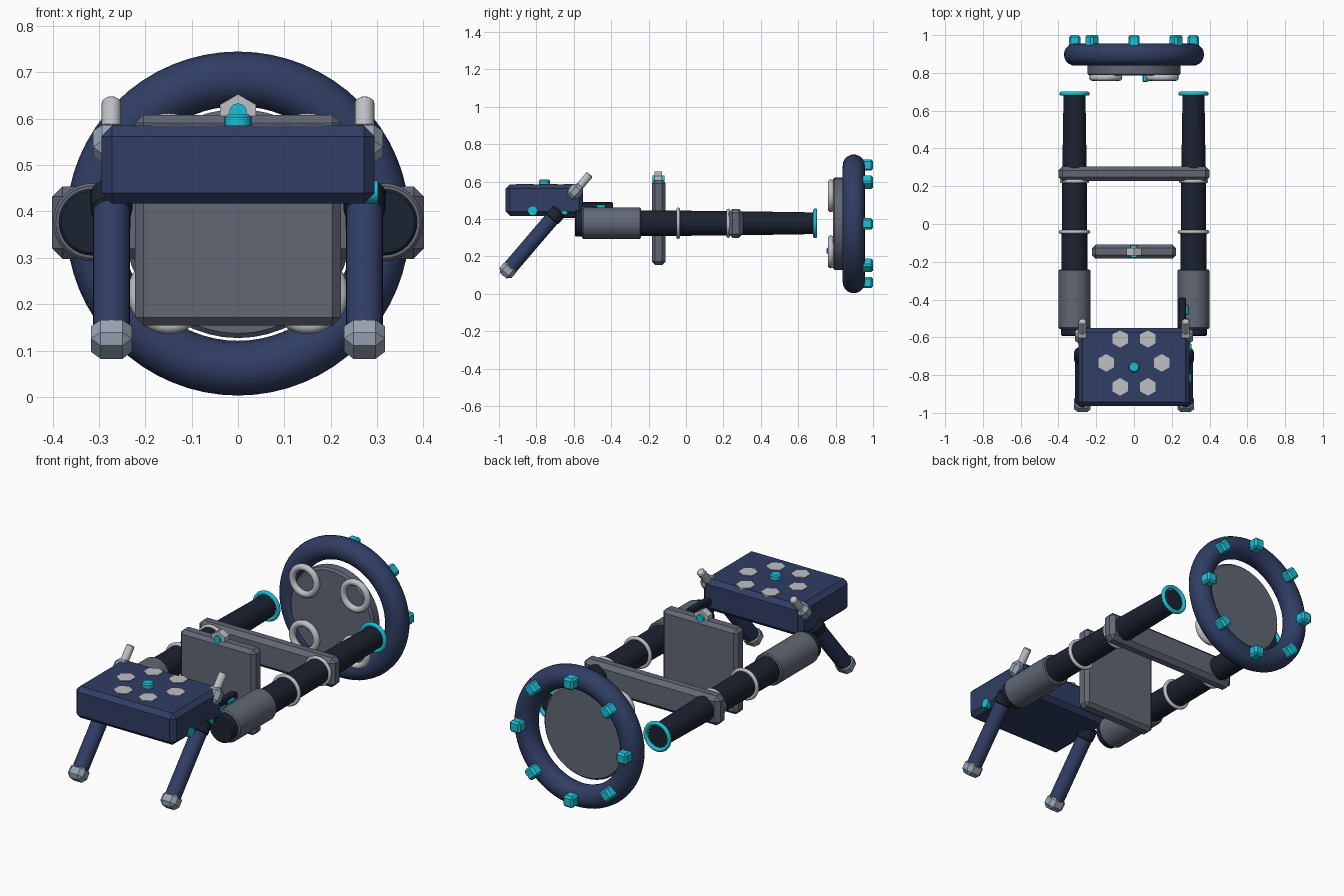
import bpy, math
from mathutils import Vector

if "Cube" in bpy.data.objects:
    bpy.data.objects.remove(bpy.data.objects["Cube"])

def material(name, rgb):
    m = bpy.data.materials.new(name)
    m.diffuse_color = [(c / 255) ** 2.2 for c in rgb] + [1]
    m.use_nodes = True
    m.node_tree.nodes["Principled BSDF"].inputs["Base Color"].default_value = m.diffuse_color
    return m

NAVY = material("navy", (52, 64, 100))
DARK = material("dark", (33, 39, 52))
GREY = material("grey", (97, 103, 116))
LIGHT = material("light", (188, 190, 196))
STEEL = material("steel", (150, 162, 178))
CYAN = material("cyan", (34, 190, 212))

def finish(name, mat, bevel=0, smooth=True, segments=1):
    ob = bpy.context.object
    ob.name = name
    ob.data.materials.append(mat)
    if smooth:
        bpy.ops.object.shade_smooth_by_angle(angle=math.radians(35))
    if bevel:
        b = ob.modifiers.new("bevel", "BEVEL")
        b.width, b.segments, b.limit_method = bevel, segments, "ANGLE"
    return ob

def box(name, loc, size, mat, bevel=0.0, rot=(0, 0, 0)):
    bpy.ops.mesh.primitive_cube_add(size=1, location=loc, rotation=rot)
    bpy.context.object.scale = size
    bpy.ops.object.transform_apply(location=False, rotation=False, scale=True)
    return finish(name, mat, bevel, False)

def rod(name, a, b, r1, r2, mat, sides=32, bevel=0.0):
    a, b = Vector(a), Vector(b)
    bpy.ops.mesh.primitive_cone_add(vertices=sides, radius1=r1, radius2=r2, depth=(b - a).length,
                                    location=(a + b) / 2,
                                    rotation=(b - a).to_track_quat("Z", "Y").to_euler())
    return finish(name, mat, bevel, sides > 8)

def ring(name, loc, major, minor, mat, seg=40, mseg=12):
    bpy.ops.mesh.primitive_torus_add(location=loc, rotation=(math.pi / 2, 0, 0), major_radius=major,
                                     minor_radius=minor, major_segments=seg, minor_segments=mseg)
    return finish(name, mat)

# rear wheel: rim, disc, four front rings and eight bolts
ZC = 0.374
ring("rear_rim", (0, 0.897, ZC), 0.312, 0.059, NAVY, 64, 20)
rod("rear_disc", (0, 0.785, ZC), (0, 0.85, ZC), 0.247, 0.247, GREY, 48, 0.01)
for sx in (-1, 1):
    for sz in (-1, 1):
        ring("disc_ring", (sx * 0.15, 0.775, ZC + sz * 0.15), 0.071, 0.017, LIGHT)
for i in range(8):
    a = i * math.pi / 4
    box("rim_bolt", (0.314 * math.cos(a), 0.965, ZC + 0.314 * math.sin(a)),
        (0.06, 0.07, 0.06), CYAN, 0.01, (0, -a, 0))
box("disc_light", (0.06, 0.772, 0.23), (0.03, 0.04, 0.035), CYAN, 0.005)

# side tubes, sleeves, rings and the hinged legs
D = Vector((0, 0.65, 0.76)).normalized()
TILT = (-math.atan2(0.65, 0.76), 0, 0)
for s in (-1, 1):
    x, z = s * 0.315, 0.377
    rod("tube_front", (x, -0.593, z), (x, 0.25, z), 0.072, 0.065, DARK, 32, 0.006)
    rod("tube_rear", (x, 0.24, z), (x, 0.686, z), 0.065, 0.058, DARK)
    rod("tube_sleeve", (x, -0.555, z), (x, -0.24, z), 0.084, 0.084, GREY, 32, 0.006)
    ring("tube_band", (x, -0.042, z), 0.074, 0.010, LIGHT)
    ring("clamp_ring", (x, 0.226, z), 0.068, 0.010, LIGHT)
    ring("tube_end_ring", (x, 0.69, z), 0.069, 0.011, CYAN)

    lx = s * 0.273
    foot = Vector((lx, -0.953, 0.125))
    rod("leg", foot, foot + D * 0.40, 0.040, 0.040, NAVY, 24)
    rod("leg_joint", foot + D * 0.355, foot + D * 0.425, 0.045, 0.045, DARK, 20, 0.01)
    box("leg_foot", foot, (0.088, 0.084, 0.075), STEEL, 0.02, TILT)
    box("post_base", foot + D * 0.555, (0.08, 0.07, 0.085), STEEL, 0.02, TILT)
    rod("post", foot + D * 0.57, foot + D * 0.675, 0.021, 0.021, LIGHT, 16, 0.005)

# cross clamp and middle plate with its top knob
box("cross_clamp", (0, 0.266, 0.376), (0.802, 0.078, 0.156), GREY, 0.022)
box("middle_plate", (0, -0.146, 0.381), (0.444, 0.074, 0.455), GREY, 0.018)
rod("plate_knob", (0, -0.168, 0.608), (0, -0.128, 0.608), 0.045, 0.045, LIGHT, 6)
rod("knob_pin", (0, -0.178, 0.614), (0, -0.115, 0.614), 0.019, 0.019, CYAN, 16)

# front block with hex pads and buttons
box("front_block", (0, -0.757, 0.501), (0.59, 0.415, 0.168), NAVY, 0.023)
for i in range(6):
    a = i * math.pi / 3
    c = Vector((0.147 * math.cos(a), -0.735 + 0.147 * math.sin(a), 0.575))
    rod("hex_pad", c, c + Vector((0, 0, 0.013)), 0.047, 0.047, LIGHT, 6)
rod("top_button", (0, -0.757, 0.57), (0, -0.757, 0.61), 0.029, 0.029, CYAN, 20, 0.006)
rod("side_button", (0.27, -0.82, 0.442), (0.302, -0.82, 0.442), 0.025, 0.025, CYAN, 16)

# grip rail on the right side
box("rail_rear", (0.255, -0.475, 0.472), (0.04, 0.17, 0.036), DARK, 0.006)
box("rail_front", (0.262, -0.62, 0.425), (0.044, 0.15, 0.04), DARK, 0.006)
box("rail_light", (0.28, -0.455, 0.468), (0.018, 0.05, 0.018), CYAN, 0.003)
box("rail_strip", (0.272, -0.53, 0.456), (0.03, 0.06, 0.016), CYAN, 0.003)
box("joint_light", (0.287, -0.652, 0.433), (0.035, 0.04, 0.025), CYAN, 0.004)
